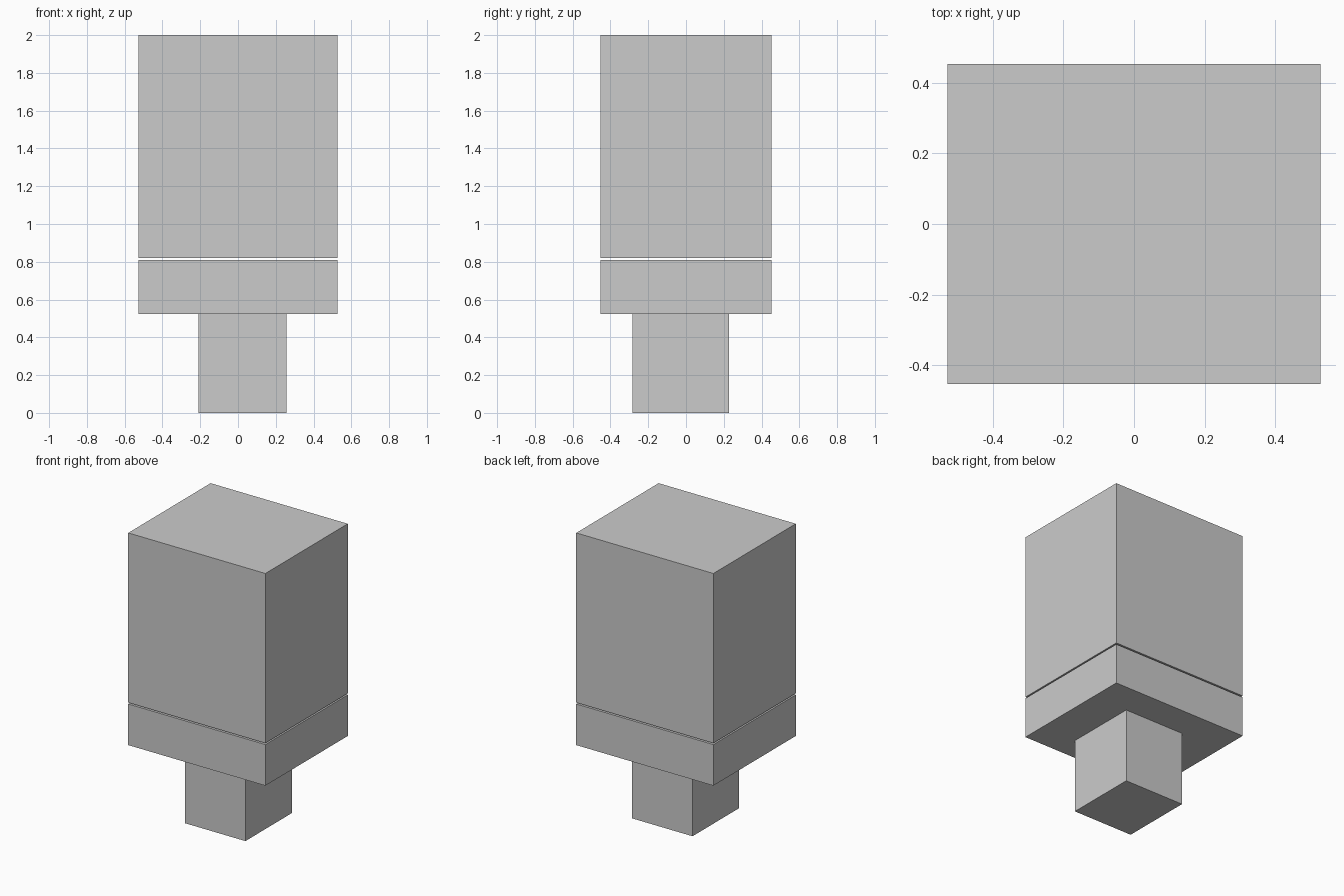
import bpy

if "Cube" in bpy.data.objects:
    bpy.data.objects.remove(bpy.data.objects["Cube"])


def box(name, lo, hi):
    """Axis-aligned box between two corners."""
    centre = [(a + b) / 2 for a, b in zip(lo, hi)]
    bpy.ops.mesh.primitive_cube_add(size=1, location=centre)
    ob = bpy.context.object
    ob.name = name
    ob.scale = [b - a for a, b in zip(lo, hi)]
    bpy.ops.object.transform_apply(location=False, rotation=False, scale=True)
    return ob


HX, HY = 0.528, 0.453

# Tall upper block, separated from the collar by a thin open gap
box("upper_block", (-HX, -HY, 0.819), (HX, HY, 2.0))
# Collar with the same footprint
box("collar", (-HX, -HY, 0.523), (HX, HY, 0.809))
# Slightly off-centre peg below
box("peg", (-0.21, -0.284, 0.0), (0.256, 0.228, 0.523))
